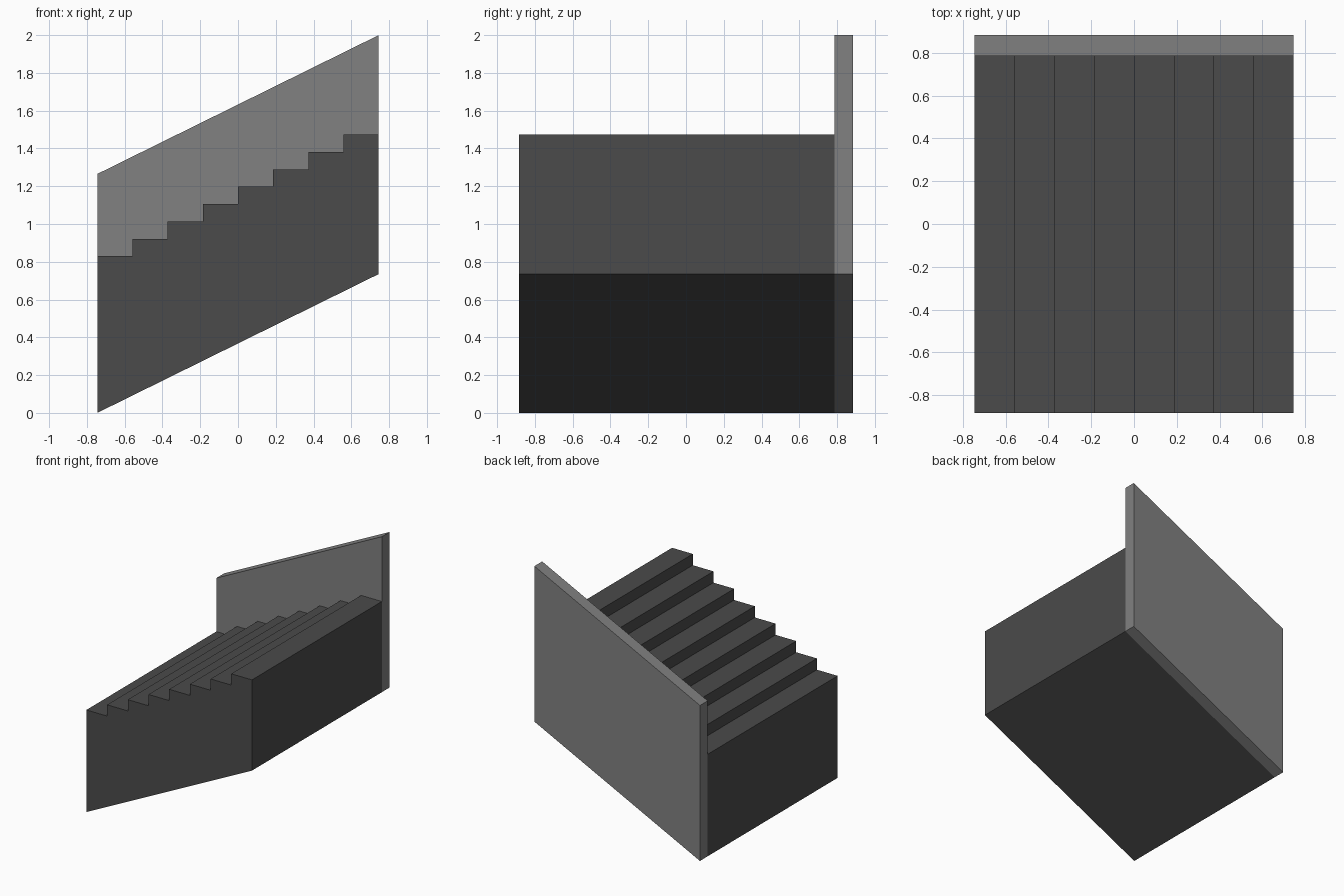
import bpy, bmesh

if "Cube" in bpy.data.objects:
    bpy.data.objects.remove(bpy.data.objects["Cube"])

HALF_X, HALF_Y = 0.745, 0.885
WALL_Y = 0.785          # where the stairs meet the side wall
STEPS = 8
CLIMB = 0.735           # total rise of the sloped underside
RUN, RISE = 2 * HALF_X / STEPS, CLIMB / STEPS


def extrude_profile(name, profile, y0, y1, grey):
    """Extrude an x/z outline from y0 to y1."""
    bm = bmesh.new()
    face = bm.faces.new([bm.verts.new((x, y0, z)) for x, z in profile])
    ext = bmesh.ops.extrude_face_region(bm, geom=[face])
    verts = [g for g in ext["geom"] if isinstance(g, bmesh.types.BMVert)]
    bmesh.ops.translate(bm, verts=verts, vec=(0, y1 - y0, 0))
    bmesh.ops.recalc_face_normals(bm, faces=bm.faces)
    mesh = bpy.data.meshes.new(name)
    bm.to_mesh(mesh)
    bm.free()
    obj = bpy.data.objects.new(name, mesh)
    bpy.context.collection.objects.link(obj)
    mat = bpy.data.materials.new(name + "_grey")
    mat.diffuse_color = (grey, grey, grey, 1)
    mat.use_nodes = True
    mat.node_tree.nodes["Principled BSDF"].inputs["Base Color"].default_value = mat.diffuse_color
    mesh.materials.append(mat)
    return obj


# Stair flight: sloped underside, stepped top
stairs = [(HALF_X, CLIMB), (-HALF_X, 0)]
for i in range(STEPS):
    x, z = -HALF_X + i * RUN, 0.83 + i * RISE
    stairs += [(x, z), (x + RUN, z)]
extrude_profile("stair_flight", stairs, -HALF_Y, WALL_Y, 0.07)

# Side wall along the back edge, following the slope
wall = [(-HALF_X, 0), (HALF_X, CLIMB), (HALF_X, 2.0), (-HALF_X, 2.0 - CLIMB)]
extrude_profile("side_wall", wall, WALL_Y, HALF_Y, 0.22)
